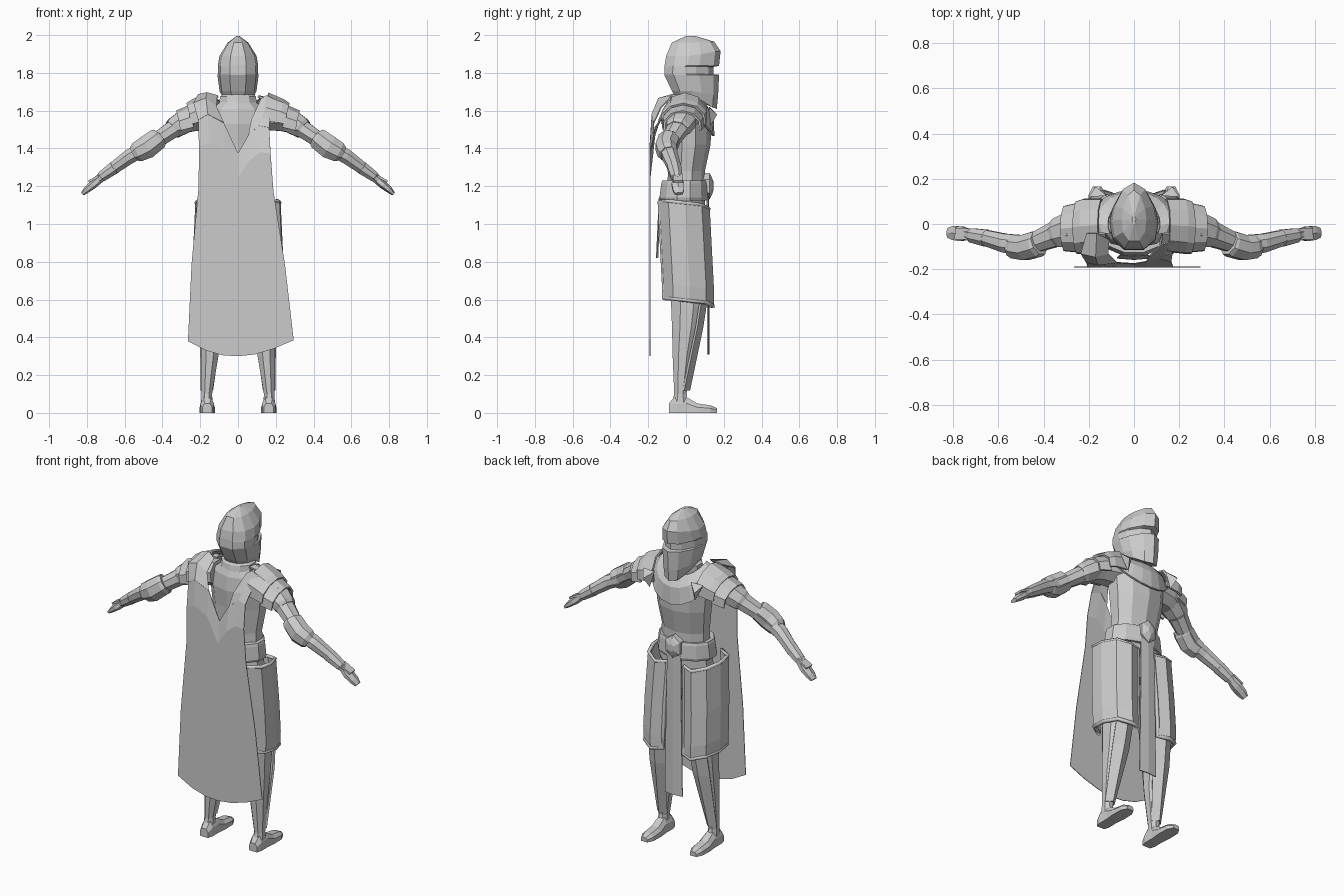
import bpy, math
from mathutils import Vector

if "Cube" in bpy.data.objects:
    bpy.data.objects.remove(bpy.data.objects["Cube"])

STEEL = bpy.data.materials.new("plain_grey")
STEEL.diffuse_color = (0.6, 0.6, 0.6, 1)
STEEL.use_nodes = True
STEEL.node_tree.nodes["Principled BSDF"].inputs["Base Color"].default_value = STEEL.diffuse_color


def build(name, verts, faces, mirror=False, thick=0):
    me = bpy.data.meshes.new(name)
    me.from_pydata([tuple(v) for v in verts], [], faces)
    me.materials.append(STEEL)
    ob = bpy.data.objects.new(name, me)
    bpy.context.collection.objects.link(ob)
    if thick:
        m = ob.modifiers.new("thickness", 'SOLIDIFY')
        m.thickness, m.offset = thick, 0
    if mirror:
        ob.modifiers.new("mirror", 'MIRROR')
    return ob


def loft(name, rings, mirror=False, caps=True, closed=True, thick=0):
    """Skin a list of equal-length rings (or open strips)."""
    n = len(rings[0])
    verts = [p for r in rings for p in r]
    faces = [(i * n + j, i * n + (j + 1) % n, (i + 1) * n + (j + 1) % n, (i + 1) * n + j)
             for i in range(len(rings) - 1) for j in range(n if closed else n - 1)]
    if closed and caps:
        faces += [tuple(range(n))[::-1], tuple(range(len(verts) - n, len(verts)))]
    return build(name, verts, faces, mirror, thick)


def level_ring(z, hw, yb, yf, n=10, cx=0):
    """Horizontal ring given half width and back/front depth."""
    cy, ry = (yb + yf) / 2, (yf - yb) / 2
    return [(cx + hw * math.cos(a), cy + ry * math.sin(a), z)
            for a in (2 * math.pi * (i + .5) / n for i in range(n))]


def limb(name, path, n=8):
    """Tube with stations (x, y, z, depth radius, height radius)."""
    pts = [Vector(p[:3]) for p in path]
    rings = []
    for i, p in enumerate(path):
        d = (pts[min(i + 1, len(pts) - 1)] - pts[max(i - 1, 0)]).normalized()
        v = d.cross(Vector((0, 1, 0))).normalized()
        u = v.cross(d)
        rings.append([pts[i] + u * p[3] * math.cos(a) + v * p[4] * math.sin(a)
                      for a in (2 * math.pi * (j + .5) / n for j in range(n))])
    return loft(name, rings, mirror=True)


def rim(name, pts, r):
    """Raised edging along a line, on both sides of the body."""
    for s in (1, -1):
        cu = bpy.data.curves.new(name, 'CURVE')
        cu.dimensions, cu.bevel_depth, cu.bevel_resolution = '3D', r, 0
        cu.use_fill_caps = True
        sp = cu.splines.new('POLY')
        sp.points.add(len(pts) - 1)
        for q, p in zip(sp.points, pts):
            q.co = (s * p[0], p[1], p[2], 1)
        cu.materials.append(STEEL)
        bpy.context.collection.objects.link(bpy.data.objects.new(name, cu))


# Helmet: ridged rings, face side dropping to a pointed jaw, with an eye slot
def helmet_ring(zb, zf, w, yb, yf):
    d = yf - yb
    half = [(0, yf), (.5 * w, yf - .1 * d), (.88 * w, yf - .36 * d), (w, yb + .42 * d),
            (.88 * w, yb + .17 * d), (.4 * w, yb)]
    ring = half + [(-x, y) for x, y in half[:0:-1]]
    return [(x, y, zb + (zf - zb) * max(0, min(1, (y - yb - .45 * d) / (.5 * d)))) for x, y in ring]


loft("helmet", [helmet_ring(*r) for r in (
    (1.68, 1.61, .085, -.06, .163), (1.705, 1.68, .098, -.075, .17), (1.79, 1.79, .109, -.115, .175),
    (1.795, 1.792, .107, -.115, .145), (1.835, 1.832, .106, -.113, .145),
    (1.84, 1.837, .107, -.113, .175), (1.89, 1.915, .098, -.105, .183),
    (1.96, 1.965, .055, -.075, .15), (1.995, 1.995, .008, 0, .05))])
loft("neck", [level_ring(1.58, .09, -.08, .08), level_ring(1.70, .08, -.06, .08)])
loft("gorget", [level_ring(1.63, .105, -.09, .09), level_ring(1.675, .10, -.08, .09),
                level_ring(1.685, .085, -.07, .08)])

# Torso and belt
loft("torso", [level_ring(*r) for r in (
    (.93, .11, -.08, .07), (1.08, .165, -.11, .10), (1.18, .15, -.10, .10), (1.28, .145, -.095, .10),
    (1.42, .165, -.10, .13), (1.53, .175, -.11, .135), (1.61, .145, -.10, .10), (1.66, .08, -.08, .06))])
loft("belt", [level_ring(*r, n=12) for r in (
    (1.125, .175, -.14, .115), (1.14, .18, -.145, .12), (1.215, .17, -.135, .115), (1.23, .165, -.13, .11))])
hexagon = [(.055 * math.sin(a), .07 * math.cos(a)) for a in (i * math.pi / 3 for i in range(6))]
loft("buckle", [[(x * k, y, 1.2 + z * k) for x, z in hexagon]
                for k, y in ((1, .09), (1, .125), (.72, .135), (.35, .145))])

# Arms, elbow guards, cuffs and hands
limb("arm", [(.12, -.01, 1.57, .09, .075), (.24, -.015, 1.555, .08, .07), (.31, -.03, 1.525, .065, .052),
             (.42, -.075, 1.45, .05, .045), (.49, -.095, 1.40, .05, .042), (.57, -.085, 1.36, .045, .042),
             (.66, -.06, 1.295, .037, .035), (.74, -.045, 1.235, .027, .024)])
limb("upper_arm_plate", [(.27, -.02, 1.55, .082, .068), (.335, -.04, 1.51, .07, .06),
                         (.35, -.045, 1.50, .06, .052)])
limb("elbow_guard", [(.42, -.085, 1.455, .055, .055), (.43, -.09, 1.447, .06, .062),
                     (.485, -.105, 1.405, .06, .066), (.53, -.10, 1.382, .056, .058),
                     (.545, -.095, 1.372, .048, .046)])
limb("forearm_cuff", [(.655, -.062, 1.298, .04, .037), (.72, -.05, 1.252, .034, .03),
                      (.73, -.05, 1.245, .026, .024)])
limb("hand", [(.73, -.045, 1.24, .026, .022), (.765, -.043, 1.21, .038, .022),
              (.80, -.04, 1.182, .035, .018), (.823, -.038, 1.16, .024, .011)], n=6)
limb("hand_plate", [(.725, -.045, 1.262, .036, .008), (.79, -.042, 1.225, .036, .008)], n=4)

# Shoulder guards: two overlapping arched plates per side
def arch(x, cz, rz, cy, ry):
    return [(x + .02 * max(0, math.sin(a)), cy + ry * math.cos(a), cz + rz * math.sin(a))
            for a in (math.radians(-15 + 35 * i) for i in range(7))]


loft("shoulder_guard", [arch(.14, 1.575, .115, -.005, .115), arch(.22, 1.56, .095, -.01, .12),
                        arch(.25, 1.55, .085, -.015, .115)], True, closed=False, thick=.012)
loft("shoulder_guard_lower", [arch(.235, 1.535, .09, -.015, .11), arch(.305, 1.515, .08, -.02, .098)],
     True, closed=False, thick=.012)
build("shoulder_point", [(.12, .125, 1.62), (.2, .12, 1.62), (.17, .165, 1.58), (.15, .13, 1.52)],
      [(0, 2, 1), (0, 3, 2), (1, 2, 3)], True)

# Cowl draped over the chest
cowl = []
for k in range(13):
    a = math.radians(-25 + k * 230 / 12)
    c, s = math.cos(a), math.sin(a)
    f = max(0, s)
    cowl.append([(.115 * c, .105 * s, 1.675 - .05 * f), (.155 * c, .015 + .125 * s, 1.665 - .10 * f),
                 (.19 * c, .02 + .125 * s, 1.63 - .165 * f)])
loft("cowl", cowl, closed=False, thick=.012)

# Cape: columns from the notched top edge down to the curved hem
top = [(-.21, -.17, 1.55), (-.16, -.18, 1.58), (-.075, -.17, 1.535), (0, -.175, 1.375),
       (.055, -.165, 1.47), (.11, -.15, 1.52), (.165, -.165, 1.51)]
hem = [(-.265, .38), (-.17, .33), (-.08, .305), (0, .30), (.09, .31), (.19, .34), (.295, .385)]
cape = []
for t in (0, .12, .3, .65, 1):
    k = 1 - .1 * math.sin(math.pi * min(1, t * 1.6)) * .8
    cape.append([(k * (p[0] + (h[0] - p[0]) * t), p[1] if t == 0 else -.19, p[2] + (h[1] - p[2]) * t)
                 for p, h in zip(top, hem)])
loft("cape", cape, closed=False, thick=.004)
# Cape straps rising to the shoulders
loft("cape_strap_left", [top[:3], [(-.235, -.13, 1.64), (-.17, -.145, 1.665), (-.115, -.13, 1.62)],
                         [(-.21, -.04, 1.685), (-.165, -.04, 1.695), (-.11, -.07, 1.68)]],
     closed=False, thick=.006)
loft("cape_strap_right", [top[4:], [(.07, -.14, 1.55), (.13, -.14, 1.56), (.17, -.13, 1.56)],
                          [(.12, -.09, 1.66), (.15, -.08, 1.68), (.19, -.08, 1.66)]],
     closed=False, thick=.006)

# Cloth panels hanging from the belt
loft("front_cloth", [[(-w, y, z), (0, y + .006, z), (w, y, z)] for w, y, z in
                     ((.045, .112, 1.15), (.05, .115, .8), (.058, .115, .31))], closed=False, thick=.006)
loft("back_cloth", [[(-w, y, z), (0, y - .006, z), (w, y, z)] for w, y, z in
                    ((.06, -.135, 1.14), (.075, -.15, .82))], closed=False, thick=.006)

# Hip plates wrapped around the thighs, with raised rims
plan = [(.055, .10, -.015), (.12, .125, -.02), (.19, .085, 0), (.22, 0, .01),
        (.215, -.085, .02), (.14, -.135, .02)]
rows = [[(x + dx, y + dy, z + dz) for x, y, dz in plan]
        for z, dx, dy in ((1.10, 0, -.005), (.85, .012, .008), (.66, .015, .018), (.585, .012, .018))]
loft("hip_plate", rows, True, closed=False, thick=.012)
rim("hip_plate_rim", rows[0] + [r[-1] for r in rows[1:]] + rows[-1][-2::-1]
    + [r[0] for r in rows[-2::-1]], .012)

# Legs, shin ridges and feet
loft("leg", [level_ring(z, w, yb, yf, 8, cx) for z, cx, w, yb, yf in (
    (1.05, .09, .075, -.09, .08), (.75, .125, .072, -.09, .10), (.56, .137, .067, -.085, .095),
    (.45, .143, .06, -.08, .075), (.30, .15, .05, -.075, .04), (.10, .165, .03, -.065, .005),
    (.04, .165, .034, -.08, .02))], True)
loft("shin_plate", [[(cx - w, y - .03, z), (cx, y, z), (cx + w, y - .03, z)] for cx, w, y, z in (
    (.135, .055, .108, .60), (.143, .055, .085, .45), (.165, .03, .016, .12))], True, closed=False, thick=.012)
loft("foot", [[(.163 + sx * w, y, z) for sx, z in ((-1, 0), (1, 0), (1, h * .6), (.55, h), (-.55, h), (-1, h * .6))]
              for y, w, h in ((-.09, .026, .05), (-.06, .035, .085), (.0, .034, .085),
                              (.06, .04, .05), (.13, .038, .04), (.165, .02, .025))], True)

# Make every surface face outwards
bpy.ops.object.select_all(action='DESELECT')
for ob in bpy.context.scene.objects:
    if ob.type == 'MESH':
        ob.select_set(True)
        bpy.context.view_layer.objects.active = ob
bpy.ops.object.mode_set(mode='EDIT')
bpy.ops.mesh.select_all(action='SELECT')
bpy.ops.mesh.normals_make_consistent(inside=False)
bpy.ops.object.mode_set(mode='OBJECT')
